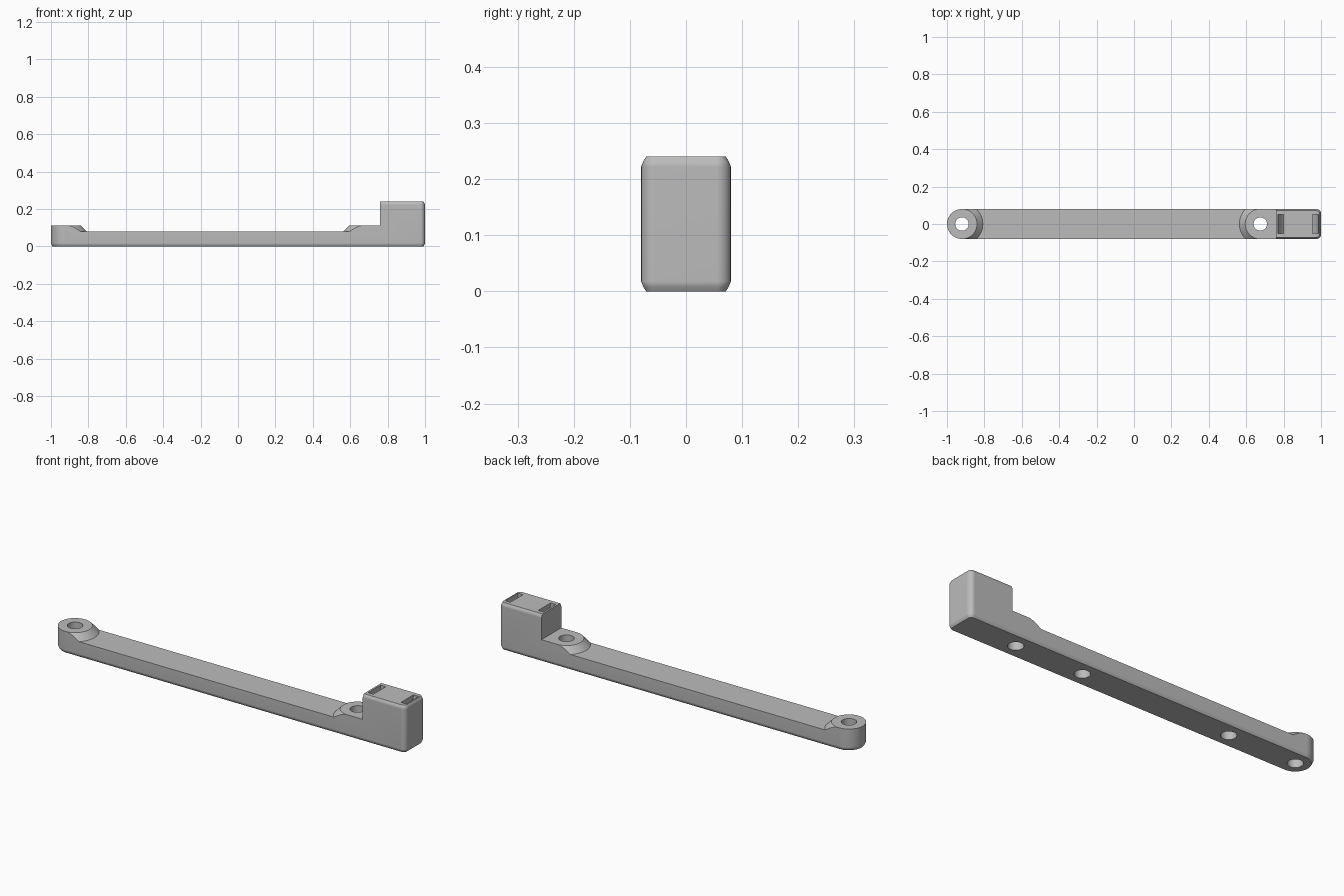
import bpy
import bmesh
from math import cos, sin, pi

if "Cube" in bpy.data.objects:
    bpy.data.objects.remove(bpy.data.objects["Cube"], do_unlink=True)

HALF_W, BAR_Z, BOSS_Z, BLOCK_Z, BLOCK_X = 0.08, 0.08, 0.112, 0.24, 0.76
BOSSES = (-0.92, 0.675)

grey = bpy.data.materials.new("plain grey")
grey.use_nodes = True
grey.diffuse_color = (0.5, 0.5, 0.5, 1)
grey.node_tree.nodes["Principled BSDF"].inputs["Base Color"].default_value = (0.5, 0.5, 0.5, 1)


def loft(name, rings):
    """Closed solid through a stack of matching point rings."""
    bm = bmesh.new()
    loops = [[bm.verts.new(p) for p in ring] for ring in rings]
    n = len(loops[0])
    for a, b in zip(loops, loops[1:]):
        for i in range(n):
            j = (i + 1) % n
            bm.faces.new((a[i], a[j], b[j], b[i]))
    bm.faces.new(loops[0][::-1])
    bm.faces.new(loops[-1])
    bmesh.ops.recalc_face_normals(bm, faces=bm.faces)
    mesh = bpy.data.meshes.new(name)
    bm.to_mesh(mesh)
    bm.free()
    mesh.materials.append(grey)
    obj = bpy.data.objects.new(name, mesh)
    bpy.context.collection.objects.link(obj)
    return obj


def arc(cx, cy, r, start, end, steps):
    angles = [start + (end - start) * i / steps for i in range(steps + 1)]
    return [(cx + r * cos(a), cy + r * sin(a)) for a in angles]


def frustum(name, x, r0, r1, z0, z1, sides=64):
    return loft(name, [[(px, py, z) for px, py in arc(x, 0, r, 0, 2 * pi, sides)[:-1]]
                       for r, z in ((r0, z0), (r1, z1))])


def box(name, x0, x1, half_y, z0, z1):
    return loft(name, [[(x0, -half_y, z), (x1, -half_y, z), (x1, half_y, z), (x0, half_y, z)]
                       for z in (z0, z1)])


def cut(target, cutter):
    """Subtract the cutter and throw it away."""
    cutter.hide_render = True
    mod = target.modifiers.new("cut", 'BOOLEAN')
    mod.operation, mod.solver, mod.object = 'DIFFERENCE', 'EXACT', cutter
    bpy.context.view_layer.objects.active = target
    bpy.ops.object.modifier_apply(modifier=mod.name)
    bpy.data.objects.remove(cutter, do_unlink=True)


def outline(inset, z):
    """Plan of the arm: round left end, softly rounded right corners."""
    w, corner = HALF_W - inset, 0.025
    pts = arc(-0.92, 0, w, pi / 2, 3 * pi / 2, 32)
    c = HALF_W - corner
    pts += arc(1 - corner, -c, corner - inset, -pi / 2, 0, 6)
    pts += arc(1 - corner, c, corner - inset, 0, pi / 2, 6)
    return [(x, y, z) for x, y in pts]


# Arm at full block height with eased bottom and top edges
edge = ((0.009, 0), (0.004, 0.008), (0, 0.018))
arm = loft("mounting_arm", [outline(i, z) for i, z in edge]
           + [outline(i, BLOCK_Z - z) for i, z in reversed(edge)])

# Space above the bar, leaving the sloped bosses and the step by the block
space = box("space_above_bar", -1.2, BLOCK_X, 0.2, BAR_Z, 0.4)
for x in BOSSES:
    cut(space, frustum("boss_shape", x, 0.141, 0.0805, BAR_Z - 0.03, BOSS_Z))
cut(space, box("step_shape", BOSSES[1], BLOCK_X + 0.05, 0.15, 0.05, BOSS_Z))
cut(arm, space)

# Through holes in the bosses, blind holes in the underside
for x in BOSSES:
    cut(arm, frustum("screw_hole", x, 0.036, 0.036, -0.1, 0.2, 40))
for x in (0.295, -0.54):
    cut(arm, frustum("blind_hole", x, 0.036, 0.036, -0.1, 0.05, 40))

# Curved strap channel joining the two slots on the block
plan = arc(0.8775, BLOCK_Z, 0.108, pi, 2 * pi, 32)
inner = arc(0.8775, BLOCK_Z, 0.078, 2 * pi, pi, 32)
plan += [(plan[-1][0], 0.3), (inner[0][0], 0.3)] + inner
plan += [(inner[-1][0], 0.3), (plan[0][0], 0.3)]
cut(arm, loft("strap_channel", [[(x, y, z) for x, z in plan] for y in (-0.05, 0.05)]))

# Smooth curves with crisp edges
bpy.ops.object.select_all(action='DESELECT')
arm.select_set(True)
bpy.context.view_layer.objects.active = arm
bpy.ops.object.shade_smooth_by_angle(angle=pi / 6)
normals = arm.modifiers.new("even_normals", 'WEIGHTED_NORMAL')
normals.keep_sharp = True
